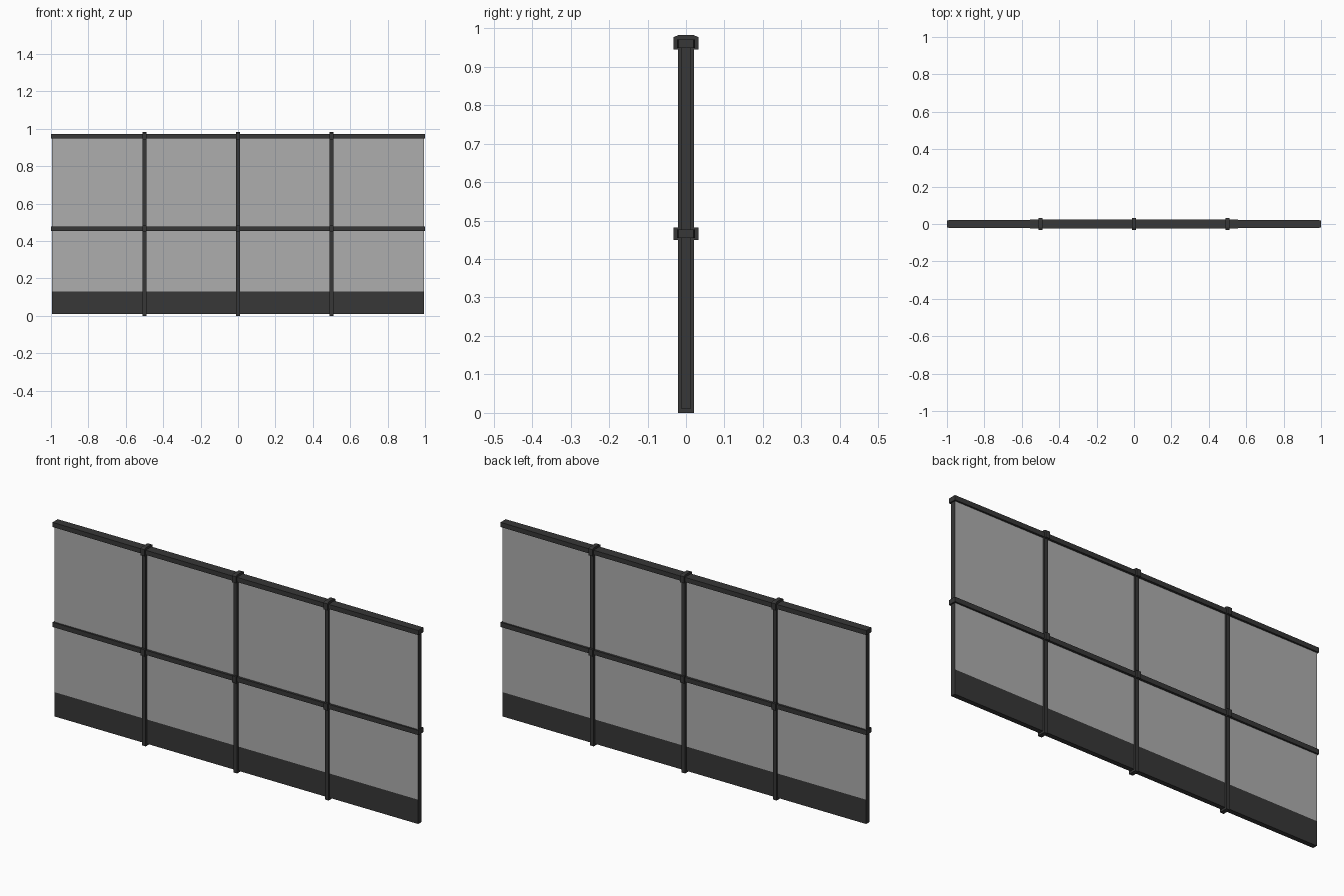
import bpy, bmesh

if "Cube" in bpy.data.objects:
    bpy.data.objects.remove(bpy.data.objects["Cube"])


def material(name, v):
    m = bpy.data.materials.new(name)
    m.diffuse_color = (v, v, v, 1)
    m.use_nodes = True
    m.node_tree.nodes["Principled BSDF"].inputs["Base Color"].default_value = m.diffuse_color
    return m


DARK = material("dark metal", 0.038)
GLASS = material("grey glass", 0.42)


def finish(name, bm, mats=(DARK,)):
    bmesh.ops.recalc_face_normals(bm, faces=bm.faces)
    me = bpy.data.meshes.new(name)
    bm.to_mesh(me)
    bm.free()
    for m in mats:
        me.materials.append(m)
    ob = bpy.data.objects.new(name, me)
    bpy.context.collection.objects.link(ob)
    return ob


def box_mesh(x0, x1, y, z0, z1):
    bm = bmesh.new()
    bmesh.ops.create_cube(bm, size=1)
    for v in bm.verts:
        v.co = ((x0 + x1) / 2 + v.co.x * (x1 - x0), v.co.y * 2 * y,
                (z0 + z1) / 2 + v.co.z * (z1 - z0))
    return bm


def prism(name, x0, x1, outline):
    """Extrude a y-z outline along x."""
    bm = bmesh.new()
    face = bm.faces.new([bm.verts.new((x0, y, z)) for y, z in outline])
    ext = bmesh.ops.extrude_face_region(bm, geom=[face])
    moved = [g for g in ext["geom"] if isinstance(g, bmesh.types.BMVert)]
    bmesh.ops.translate(bm, verts=moved, vec=(x1 - x0, 0, 0))
    return finish(name, bm)


def rail(name, z0, z1):
    """Full-length rail, a touch thicker at mid span."""
    bm = box_mesh(-1, 1, 0.02, z0, z1)
    for x in (-0.75, -0.5, 0, 0.5, 0.75):
        bmesh.ops.bisect_plane(bm, geom=bm.verts[:] + bm.edges[:] + bm.faces[:],
                               plane_co=(x, 0, 0), plane_no=(1, 0, 0))
    for v in bm.verts:
        v.co.y *= 1 + 0.2 * (1 - v.co.x ** 2)
    return finish(name, bm)


# panel: dark kick plate below, glass faces above, dark edges
bm = box_mesh(-0.994, 0.994, 0.012, 0.01, 0.95)
bmesh.ops.bisect_plane(bm, geom=bm.verts[:] + bm.edges[:] + bm.faces[:],
                       plane_co=(0, 0, 0.13), plane_no=(0, 0, 1))
bm.normal_update()
for f in bm.faces:
    if abs(f.normal.y) > 0.9 and f.calc_center_median().z > 0.13:
        f.material_index = 1
finish("infill_panel", bm, (DARK, GLASS))

# rails
rail("top_rail", 0.948, 0.971)
rail("middle_rail", 0.454, 0.477)

# posts with collars wrapping the rails
for i, x in enumerate((-0.5, 0, 0.5)):
    finish(f"post_{i}", box_mesh(x - 0.01, x + 0.01, 0.021, 0, 0.975))
    prism(f"top_collar_{i}", x - 0.011, x + 0.011,
          [(-0.032, 0.944), (0.032, 0.944), (0.032, 0.977),
           (0.02, 0.982), (-0.02, 0.982), (-0.032, 0.977)])
    prism(f"middle_collar_{i}", x - 0.011, x + 0.011,
          [(-0.032, 0.449), (0.032, 0.449), (0.032, 0.482), (-0.032, 0.482)])
